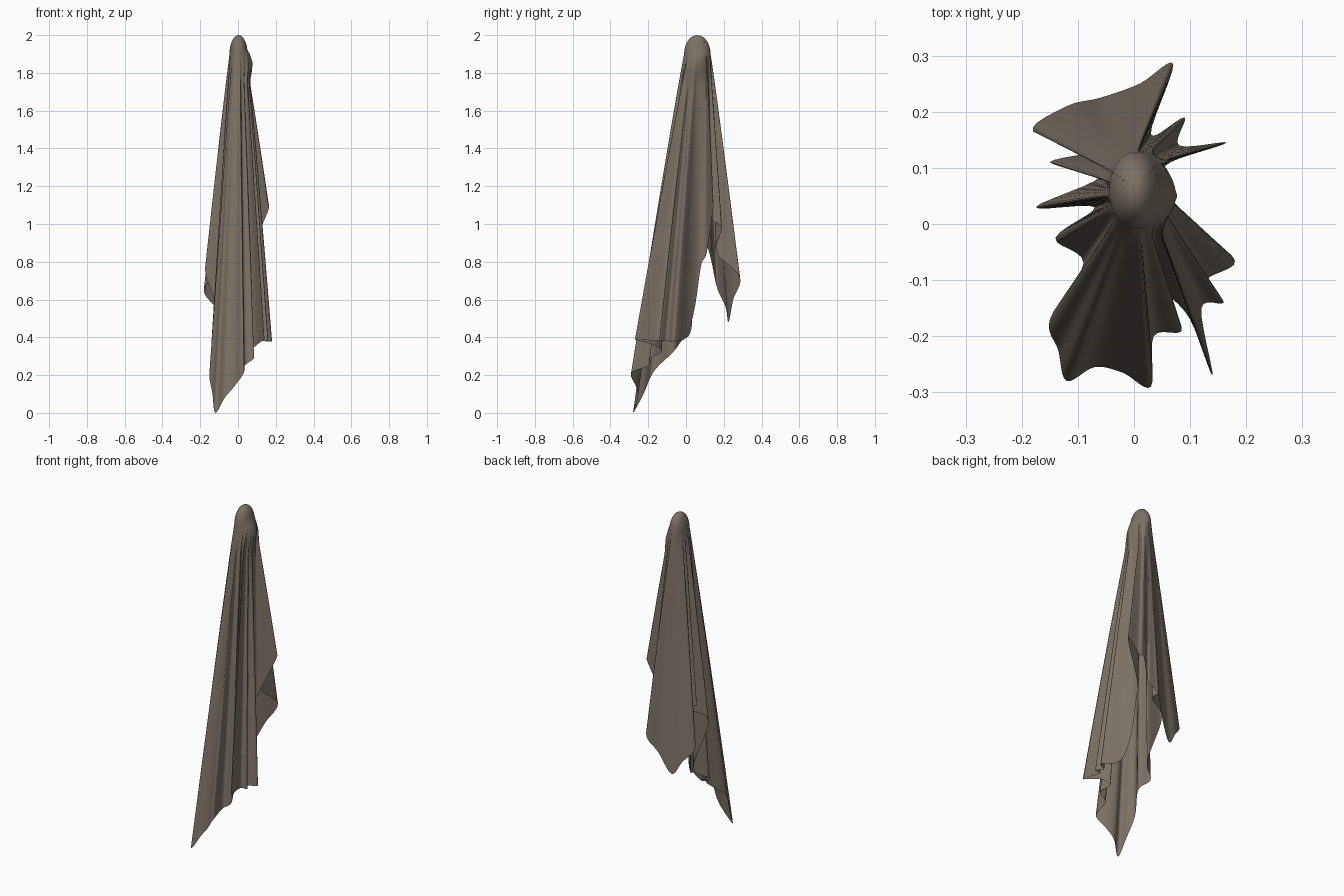
import bpy, bmesh, math
from mathutils import Vector

if "Cube" in bpy.data.objects:
    bpy.data.objects.remove(bpy.data.objects["Cube"])

# Hem of the hanging cloth, counter-clockwise from the lowest front-left corner.
# Points alternate between outer fold ridges and inner fold valleys.
HEM = [Vector(p) for p in (
    (-.12, -.28, .00), (-.07, -.255, .08), (-.02, -.265, .14), (.03, -.29, .21),
    (.035, -.20, .25), (.085, -.19, .29), (.06, -.13, .32), (.10, -.17, .36),
    (.14, -.27, .39), (.12, -.15, .38), (.16, -.14, .38), (.13, -.10, .38),
    (.18, -.065, .38), (.10, .00, .40), (.06, .045, .55), (.05, .08, .78),
    (.065, .11, .85), (.165, .145, 1.09), (.08, .14, 1.02), (.09, .19, .98),
    (.03, .16, .85), (.07, .285, .72), (.01, .25, .60), (-.06, .225, .48),
    (-.12, .21, .56), (-.18, .165, .66), (-.06, .135, .80), (-.15, .11, .88),
    (-.06, .085, .82), (-.175, .03, .76), (-.07, .03, .45), (-.14, -.025, .38),
    (-.09, -.07, .32), (-.15, -.17, .22), (-.135, -.225, .10))]
CENTER = Vector((.003, .06))
CAP_X, CAP_Y, CAP_Z = .048, .07, 1.9
SUB, ROWS, CAP_ROWS = 6, 36, 7


def catmull(a, b, c, d, t):
    return .5 * (2*b + (c - a)*t + (2*a - 5*b + 4*c - d)*t*t
                 + (3*b - a - 3*c + d)*t**3)


def hem_point(i, t):
    n = len(HEM)
    return catmull(*[HEM[(i + k) % n] for k in (-1, 0, 1, 2)], t)


def strand(hem, frac):
    """One line of cloth from the rounded peak down to the hem."""
    even = math.radians(-112) + frac * math.tau
    own = math.atan2((hem.y - CENTER.y) / CAP_Y, (hem.x - CENTER.x) / CAP_X)
    diff = (own - even + math.pi) % math.tau - math.pi
    phi = even + .45 * diff
    cx, cy = CAP_X * math.cos(phi), CAP_Y * math.sin(phi)
    pts = []
    for r in range(1, CAP_ROWS):
        a = r / CAP_ROWS * math.pi / 2
        pts.append(Vector((CENTER.x + cx*math.sin(a), CENTER.y + cy*math.sin(a),
                           CAP_Z + (2 - CAP_Z)*math.cos(a))))
    start = Vector((CENTER.x + cx, CENTER.y + cy, CAP_Z))
    for r in range(ROWS + 1):
        u = r / ROWS
        p = start.lerp(hem, u)
        k = u ** .95
        p.x = start.x + (hem.x - start.x) * k
        p.y = start.y + (hem.y - start.y) * k
        # small overhanging fold on the right just below the peak
        p.x += .022 * math.exp(-((p.z - 1.85) / .06)**2) * max(math.cos(phi), 0)**2
        pts.append(p)
    return pts


# Draped cloth sheet
bm = bmesh.new()
peak = bm.verts.new((CENTER.x, CENTER.y, 2))
total = len(HEM) * SUB
cols = []
for j in range(total):
    h = hem_point(j // SUB, (j % SUB) / SUB)
    h.z = max(h.z, 0)
    cols.append([bm.verts.new(p) for p in strand(h, j / total)])
for j in range(total):
    a, b = cols[j], cols[(j + 1) % total]
    bm.faces.new((peak, a[0], b[0]))
    for r in range(len(a) - 1):
        bm.faces.new((a[r], a[r+1], b[r+1], b[r]))
for f in bm.faces:
    f.smooth = True
mesh = bpy.data.meshes.new("draped_cloth")
bm.to_mesh(mesh)
bm.free()
cloth = bpy.data.objects.new("draped_cloth", mesh)
bpy.context.collection.objects.link(cloth)

# Single brown-grey fabric colour
mat = bpy.data.materials.new("brown_grey_fabric")
mat.diffuse_color = (.20, .165, .13, 1)
mat.use_nodes = True
mat.node_tree.nodes["Principled BSDF"].inputs["Base Color"].default_value = mat.diffuse_color
mesh.materials.append(mat)
